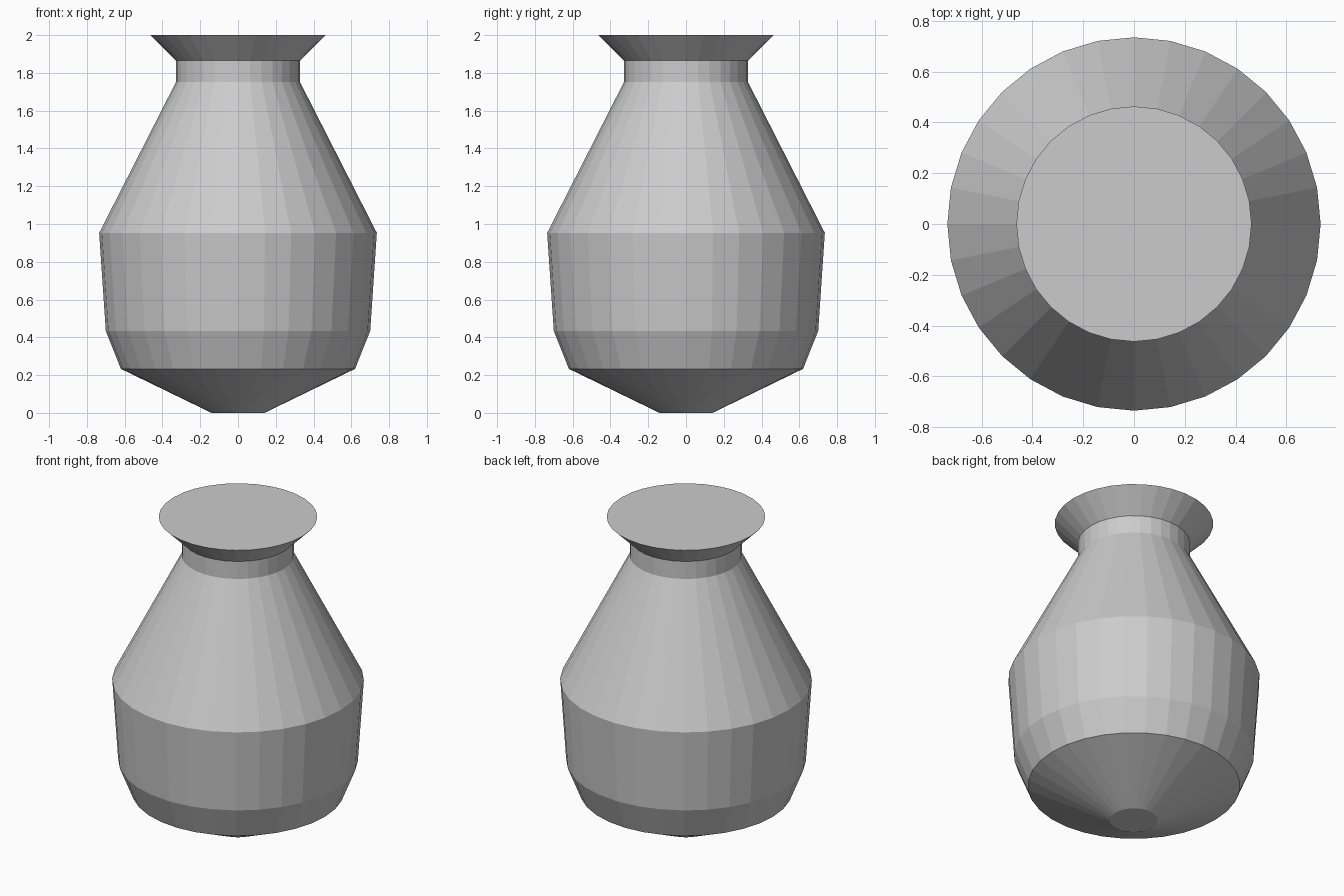
import bpy, bmesh
from math import sin, cos, pi

if "Cube" in bpy.data.objects:
    bpy.data.objects.remove(bpy.data.objects["Cube"])

SEGMENTS = 32

# Vase outline as (radius, height), from foot to rim
PROFILE = [(0.14, 0.0), (0.62, 0.233), (0.70, 0.434), (0.735, 0.953),
           (0.328, 1.752), (0.328, 1.865), (0.463, 2.0)]


def lathe(name, profile, segments):
    """Spin a profile around z with flat faces and capped ends."""
    bm = bmesh.new()
    rings = [[bm.verts.new((r * cos(2 * pi * i / segments),
                            r * sin(2 * pi * i / segments), z))
              for i in range(segments)] for r, z in profile]
    for low, high in zip(rings, rings[1:]):
        for i in range(segments):
            j = (i + 1) % segments
            bm.faces.new((low[i], low[j], high[j], high[i]))
    bm.faces.new(rings[0][::-1])
    bm.faces.new(rings[-1])
    mesh = bpy.data.meshes.new(name)
    bm.to_mesh(mesh)
    bm.free()
    obj = bpy.data.objects.new(name, mesh)
    bpy.context.collection.objects.link(obj)
    return obj


# Closed vase: foot, body, shoulder, neck and flared rim
lathe("vase", PROFILE, SEGMENTS)
